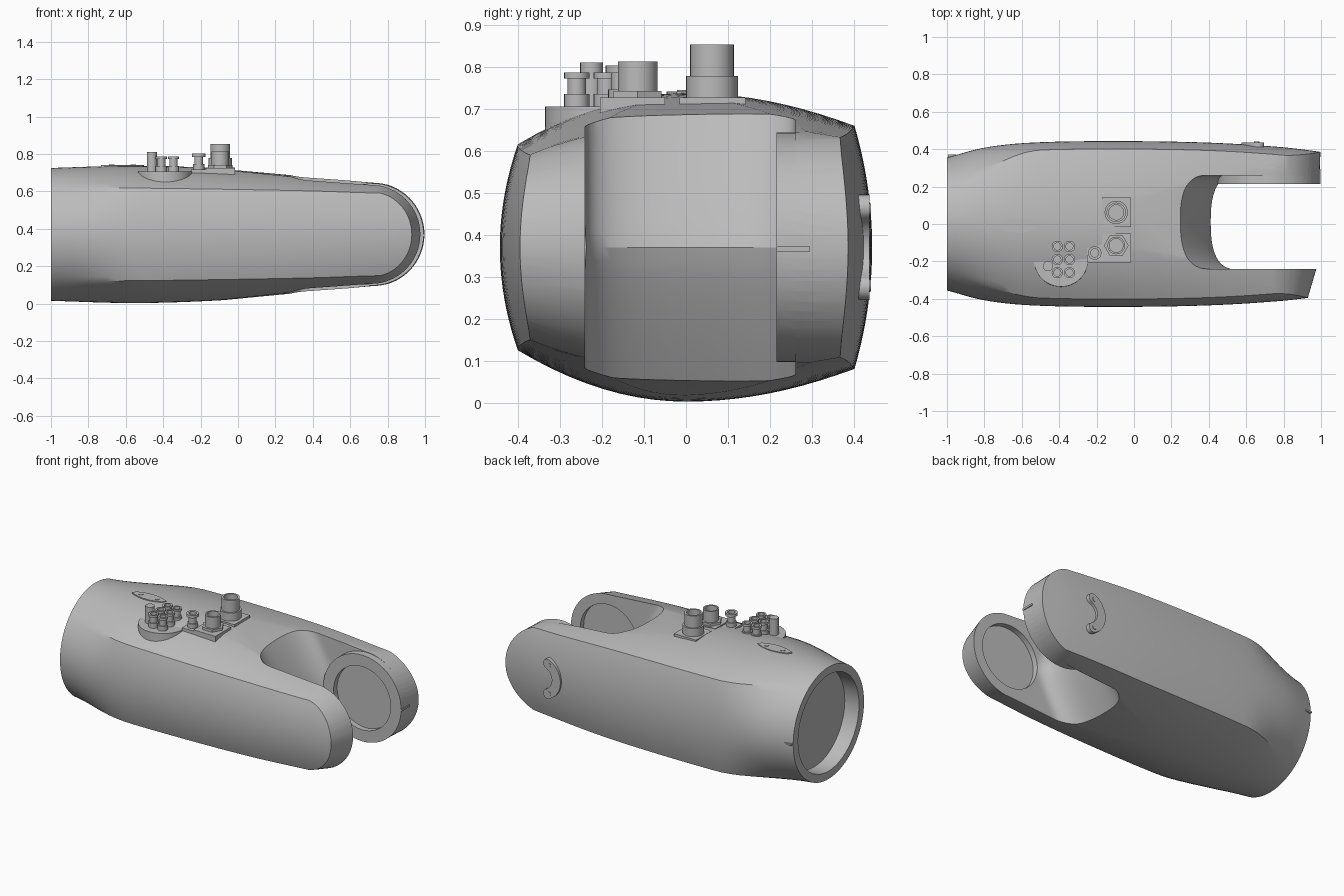
import bpy, bmesh, math
from mathutils import Vector

cube = bpy.data.objects.get("Cube")
if cube:
    bpy.data.objects.remove(cube)

grey = bpy.data.materials.new("light_grey")
grey.use_nodes = True
grey.diffuse_color = (0.5, 0.5, 0.5, 1)
grey.node_tree.nodes["Principled BSDF"].inputs["Base Color"].default_value = (0.5, 0.5, 0.5, 1)
MID = 0.37


def smooth(ob, angle=30):
    bpy.ops.object.select_all(action="DESELECT")
    ob.select_set(True)
    bpy.context.view_layer.objects.active = ob
    bpy.ops.object.shade_smooth_by_angle(angle=math.radians(angle))


def loft(name, rings):
    """Skin a row of equal point rings and cap both ends."""
    bm = bmesh.new()
    rows = [[bm.verts.new(p) for p in ring] for ring in rings]
    n = len(rows[0])
    for a, b in zip(rows, rows[1:]):
        for i in range(n):
            j = (i + 1) % n
            bm.faces.new((a[i], a[j], b[j], b[i]))
    bm.faces.new(rows[0])
    bm.faces.new(rows[-1])
    bmesh.ops.recalc_face_normals(bm, faces=bm.faces)
    me = bpy.data.meshes.new(name)
    bm.to_mesh(me)
    bm.free()
    me.materials.append(grey)
    ob = bpy.data.objects.new(name, me)
    bpy.context.collection.objects.link(ob)
    return ob


def turned(name, centre, axis, profile, sides=32):
    """Stack of (radius, position) circles along an axis."""
    rings = []
    for r, t in profile:
        ring = []
        for i in range(sides):
            a = math.tau * i / sides
            u, v = r * math.cos(a), r * math.sin(a)
            p = {"X": (t, u, v), "Y": (u, t, v), "Z": (u, v, t)}[axis]
            ring.append(Vector(centre) + Vector(p))
        rings.append(ring)
    ob = loft(name, rings)
    smooth(ob)
    return ob


def slab(name, outline, z0, z1):
    return loft(name, [[(x, y, z) for x, y in outline] for z in (z0, z1)])


def rect(x0, x1, y0, y1):
    return [(x0, y0), (x1, y0), (x1, y1), (x0, y1)]


def boolean(ob, tool, operation):
    mod = ob.modifiers.new("cut", "BOOLEAN")
    mod.operation, mod.object, mod.solver = operation, tool, "EXACT"
    bpy.context.view_layer.objects.active = ob
    bpy.ops.object.modifier_apply(modifier=mod.name)
    bpy.data.objects.remove(tool)


def interp(keys, x):
    """Smooth curve through (x, value) keys."""
    n = len(keys)
    def slope(i):
        a, b = keys[max(i - 1, 0)], keys[min(i + 1, n - 1)]
        return (b[1] - a[1]) / (b[0] - a[0])
    for i in range(n - 1):
        (xa, va), (xb, vb) = keys[i], keys[i + 1]
        if x <= xb or i == n - 2:
            h = xb - xa
            t = (x - xa) / h
            return (va * (1 + 2 * t) * (1 - t) ** 2 + slope(i) * h * t * (1 - t) ** 2
                    + vb * t * t * (3 - 2 * t) + slope(i + 1) * h * t * t * (t - 1))


# Body: round at the socket end, barrel-shaped section along the arm
WIDTH = [(-1, .355), (-.8, .408), (-.55, .435), (-.1, .443), (.4, .435), (.8, .41), (1.04, .38)]
HEIGHT = [(-1, .355), (-.6, .367), (-.3, .362), (0, .347), (.3, .327), (.7, .295), (1.04, .275)]
CREASE_FRONT = [(-1, .25), (-.5, .247), (0, .24), (.4, .232), (.7, .222), (1.04, .215)]
CREASE_BACK = [(-1, .29), (-.5, .29), (0, .288), (.3, .283), (.7, .266), (1.04, .255)]
STEPS = 10


def quarter(x, crease):
    """Points from the side middle over the crease to the top middle."""
    w, h, cz = interp(WIDTH, x), interp(HEIGHT, x), interp(crease, x)
    cy = w - 0.042
    t = min(1, (x + 1) / 0.5)
    t = t * t * (3 - 2 * t)
    split = math.asin(min(1, cz / h))
    pts = []
    for i in range(2 * STEPS + 1):
        if i <= STEPS:
            f = i / STEPS
            y, z = w - (w - cy) * f * f, cz * f
            a = split * f
        else:
            f = 1 - (i - STEPS) / STEPS
            y, z = cy * f, h - (h - cz) * f * f
            a = math.pi / 2 - (math.pi / 2 - split) * f
        pts.append((y * t + w * math.cos(a) * (1 - t), z * t + h * math.sin(a) * (1 - t)))
    return pts


rings = []
for k in range(35):
    x = -1 + 2.04 * k / 34
    b, f = quarter(x, CREASE_BACK), quarter(x, CREASE_FRONT)
    loop = b + [(-y, z) for y, z in f[-2::-1]]
    loop += [(-y, -z) for y, z in f[1:]] + [(y, -z) for y, z in b[-2:0:-1]]
    rings.append([(x, y, MID + z) for y, z in loop])
body = loft("arm_body", rings)

# Rounded fork ends
rings = []
for y, cx, r in [(-.46, .71, .2), (-.24, .71, .265), (.22, .715, .275), (.46, .72, .28)]:
    arc = [math.pi * (i / 32 - .5) for i in range(33)]
    rings.append([(-1.2, y, MID - .46)] + [(cx + r * math.cos(a), y, MID + r * math.sin(a)) for a in arc]
                 + [(-1.2, y, MID + .46)])
boolean(body, loft("end_trim", rings), "INTERSECT")

# Fork slot with a ridged, hollowed floor
rings = []
for k in range(25):
    z = -.03 + .8 * k / 24
    u = abs(z - MID) / .36
    x0 = .41 - .19 * u ** 1.2
    ring = [(1.2, .26, z)]
    for i in range(25):
        a = math.pi * (.5 - i / 24)
        s, c = math.sin(a), math.cos(a)
        ring.append((x0 + .13 * (1 - abs(c) ** .8), .01 + .25 * math.copysign(abs(s) ** .8, s), z))
    rings.append(ring + [(1.2, -.24, z)])
boolean(body, loft("slot_cut", rings), "DIFFERENCE")

# Bearing boss, bearing recesses and socket
boolean(body, turned("boss", (.72, 0, MID), "Y", [(.273, .215), (.273, .32)], 64), "UNION")
boolean(body, turned("back_recess", (.72, 0, MID), "Y", [(.2, .15), (.2, .25)], 64), "DIFFERENCE")
boolean(body, turned("front_recess", (.71, 0, MID), "Y", [(.2, -.275), (.2, -.15)], 64), "DIFFERENCE")
boolean(body, turned("socket", (0, 0, MID), "X", [(.305, -1.1), (.305, -.9)], 64), "DIFFERENCE")
smooth(body)

# Cable connector cluster
turned("cluster_base", (-.39, -.19, 0), "Z", [(.147, .58), (.145, .705)], 48)
SPOOL = [(.03, .69), (.03, .735), (.022, .735), (.022, .772), (.03, .772), (.03, .786),
         (.019, .786), (.019, .765)]
for x in (-.41, -.345):
    for y in (-.12, -.19, -.26):
        turned("cluster_pin", (x, y, 0), "Z", SPOOL, 20)
turned("tall_pin", (-.46, -.225, 0), "Z", [(.027, .69), (.027, .81)], 20)

# Single small connector
slab("small_plate", rect(-.25, -.17, -.205, -.095), .67, .718)
turned("small_connector", (-.21, -.155, 0), "Z",
       [(.03, .7), (.03, .745), (.023, .745), (.023, .785), (.036, .785), (.036, .803),
        (.022, .803), (.022, .78)], 24)

# Two large connectors on square plates
slab("front_plate", rect(-.17, -.015, -.205, -.05), .66, .726)
turned("front_hex_nut", (-.095, -.115, 0), "Z", [(.066, .72), (.066, .742)], 6)
turned("front_connector", (-.095, -.115, 0), "Z",
       [(.047, .73), (.047, .812), (.037, .812), (.037, .77)])
slab("back_plate", rect(-.17, -.015, -.015, .142), .66, .727)
turned("back_connector", (-.095, .062, 0), "Z",
       [(.062, .72), (.062, .778), (.052, .778), (.052, .853), (.04, .853), (.04, .8)])

# Lens-shaped cover with two screws
lens = []
for side in (1, -1):
    for i in range(16):
        t = (i / 8 - 1) * side
        lens.append((-.617 + .115 * t, -.008 - side * (.008 + .03 * (1 - t * t))))
slab("top_cover", lens, .715, .741)
for x in (-.675, -.56):
    turned("cover_screw", (x, -.008, 0), "Z", [(.014, .73), (.014, .744)], 16)

# Curved cover on the outer side of the back arm
def side_point(a, r, y):
    return (.71 + r * math.cos(a), y, MID + r * math.sin(a))


angles = [math.radians(115 + 130 * i / 24) for i in range(25)]
rings = []
for y in (.395, .437):
    ring = [side_point(a, .135, y) for a in angles]
    ends = []
    for a0, s in ((angles[-1], 1), (angles[0], -1)):
        c = Vector(side_point(a0, .105, y))
        out, along = Vector((math.cos(a0), 0, math.sin(a0))), Vector((-math.sin(a0), 0, math.cos(a0)))
        sweep = [math.pi * i / 8 for i in range(1, 8)]
        cap = [c + .03 * (out * math.cos(t) + s * along * math.sin(t)) for t in sweep]
        ends.append(cap if s > 0 else cap[::-1])
    ring += ends[0] + [side_point(a, .075, y) for a in reversed(angles)] + ends[1]
    rings.append(ring)
smooth(loft("side_cover", rings))
for a in (angles[1], angles[-2]):
    turned("side_screw", side_point(a, .105, 0), "Y", [(.014, .42), (.014, .44)], 16)

# Alignment ticks on the fork end and the socket rim
slab("fork_tick", rect(.985, .998, .215, .295), .36, .372)
slab("socket_tick", rect(-.995, -.95, .345, .372), .364, .374)
